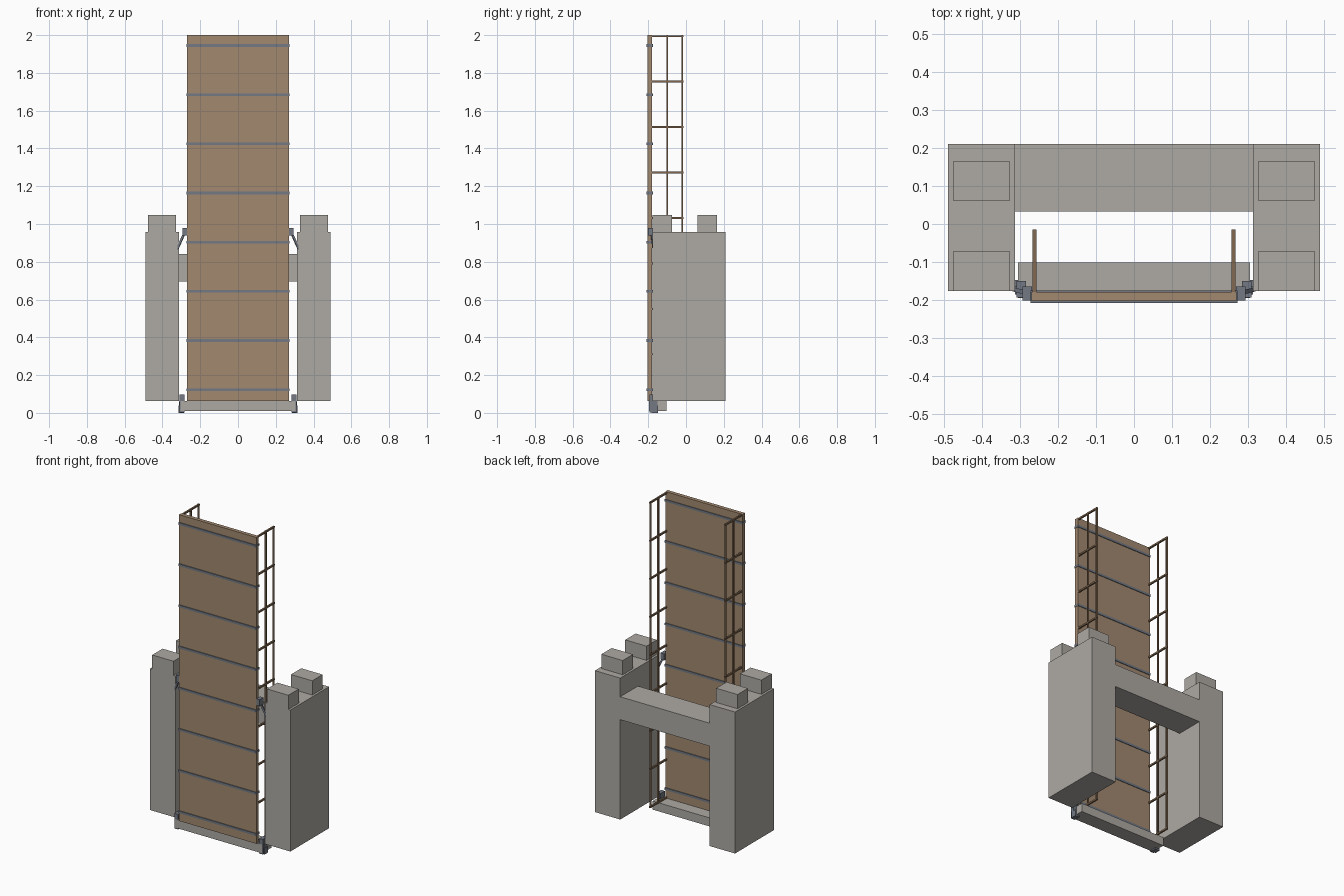
import bpy
from mathutils import Vector

if "Cube" in bpy.data.objects:
    bpy.data.objects.remove(bpy.data.objects["Cube"])


def material(name, rgb):
    m = bpy.data.materials.new(name)
    m.diffuse_color = (*rgb, 1)
    m.use_nodes = True
    m.node_tree.nodes["Principled BSDF"].inputs["Base Color"].default_value = m.diffuse_color
    return m


STONE = material("stone", (0.42, 0.40, 0.37))
WOOD = material("wood", (0.36, 0.25, 0.16))
DARK_WOOD = material("dark_wood", (0.22, 0.14, 0.08))
IRON = material("iron", (0.17, 0.19, 0.23))


def box(name, x, y, z, mat):
    """Box from (min, max) ranges on each axis."""
    bpy.ops.mesh.primitive_cube_add(size=1, location=[sum(r) / 2 for r in (x, y, z)])
    o = bpy.context.object
    o.name = name
    o.scale = [r[1] - r[0] for r in (x, y, z)]
    o.data.materials.append(mat)
    return o


def side_box(name, side, x, y, z, mat):
    return box(name, sorted((side * x[0], side * x[1])), y, z, mat)


def bar(name, a, b, width, mat):
    """Square bar between two points."""
    a, b = Vector(a), Vector(b)
    o = box(name, (-.5, .5), (-.5, .5), (-.5, .5), mat)
    o.location = (a + b) / 2
    o.rotation_euler = (b - a).to_track_quat('Z', 'Y').to_euler()
    o.scale = (width, width, (b - a).length)


# Gatehouse lintel and threshold
box("lintel", (-.315, .315), (.033, .21), (.695, .84), STONE)
box("threshold", (-.305, .305), (-.195, -.102), (.01, .064), STONE)

# Raised bridge deck with iron straps wrapped around it
box("bridge_deck", (-.27, .27), (-.203, -.179), (.064, 2), WOOD)
for i in range(8):
    z = .123 + i * .2603
    box("deck_strap", (-.272, .272), (-.208, -.175), (z - .007, z + .007), IRON)

for s in (-1, 1):
    # Tower and its two merlons
    side_box("tower", s, (.313, .49), (-.177, .21), (.064, .958), STONE)
    for y in ((-.177, -.073), (.062, .165)):
        side_box("merlon", s, (.327, .476), y, (.958, 1.048), STONE)

    # Railing: two long rails and posts standing off the deck
    for y in (-.098, -.02):
        side_box("rail", s, (.257, .267), (y - .004, y + .004), (.066, 2), DARK_WOOD)
    for i in range(9):
        z = .07 + i * .2405
        side_box("rail_post", s, (.257, .267), (-.179, -.014), (z - .005, z + .005), DARK_WOOD)

    # Lower hinge, upper chain bracket and taut chain
    side_box("hinge", s, (.284, .309), (-.194, -.15), (.003, .098), IRON)
    side_box("hinge_pin", s, (.265, .313), (-.185, -.165), (.04, .06), IRON)
    side_box("chain_bracket", s, (.268, .293), (-.202, -.164), (.938, .98), IRON)
    bar("chain", (s * .282, -.182, .955), (s * .325, -.17, .86), .011, IRON)
    side_box("chain_anchor", s, (.285, .314), (-.183, -.148), (0, .04), IRON)
